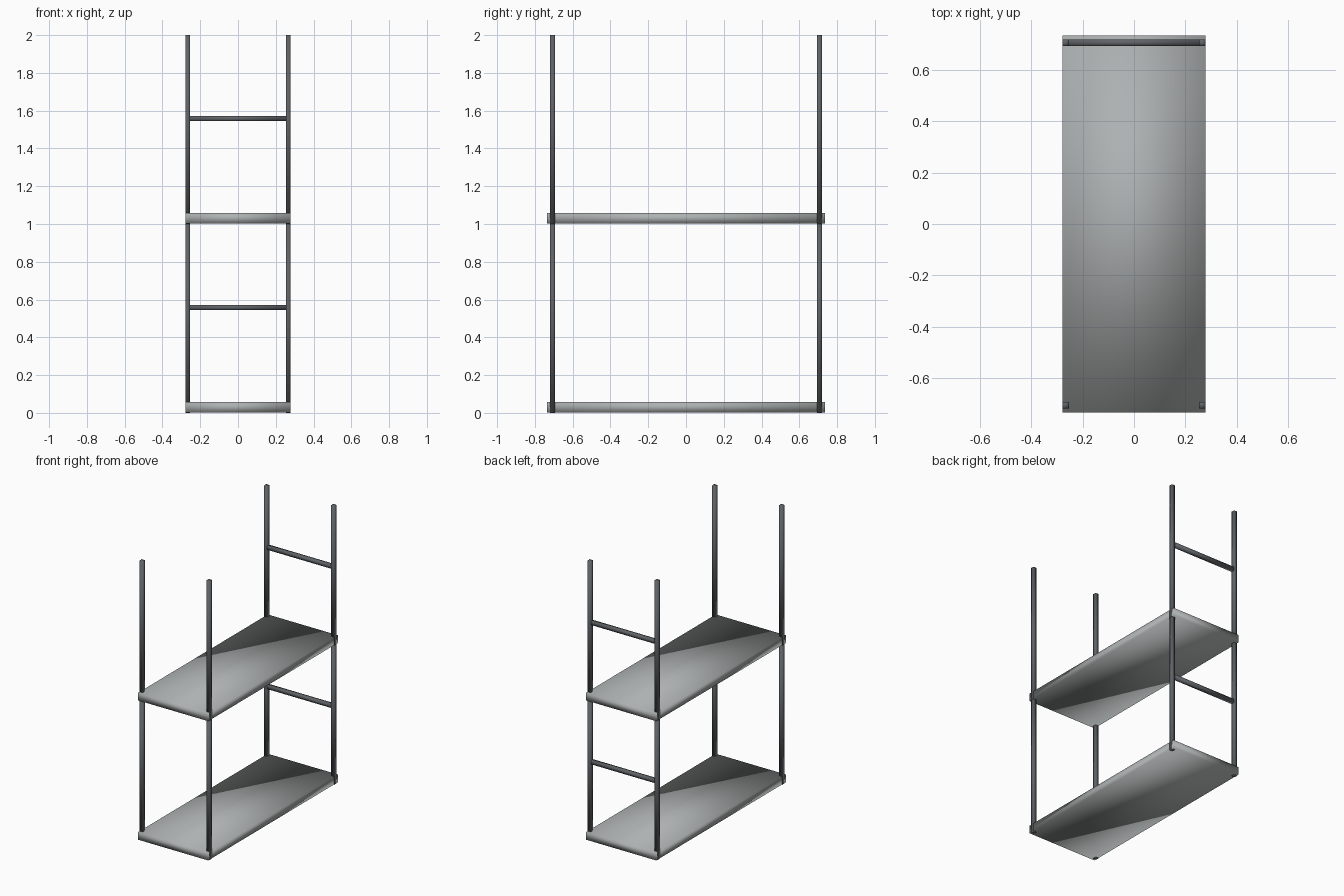
import bpy

cube = bpy.data.objects.get("Cube")
if cube:
    bpy.data.objects.remove(cube, do_unlink=True)


def make_material(name, colour):
    mat = bpy.data.materials.new(name)
    mat.use_nodes = True
    mat.diffuse_color = colour
    mat.node_tree.nodes["Principled BSDF"].inputs["Base Color"].default_value = colour
    return mat


def box(name, centre, size, mat):
    """Soft-shaded box given by its centre and full size."""
    bpy.ops.mesh.primitive_cube_add(size=1, location=centre)
    obj = bpy.context.object
    obj.name = name
    obj.scale = size
    bpy.ops.object.transform_apply(location=False, rotation=False, scale=True)
    bpy.ops.object.shade_smooth()
    obj.data.materials.append(mat)
    return obj


shelf_grey = make_material("light grey", (0.42, 0.44, 0.44, 1))
frame_grey = make_material("dark grey", (0.115, 0.125, 0.135, 1))

TUBE = 0.026
POST_X, POST_Y = 0.266, 0.706

# Two identical stacked tiers
for tier, base in (("lower", 0), ("upper", 1)):
    # Shelf board
    box(f"{tier}_shelf", (0, 0, base + 0.03), (0.556, 1.47, 0.056), shelf_grey)

    # Corner posts, running through the board
    for end, sy in (("front", -1), ("back", 1)):
        for side, sx in (("right", -1), ("left", 1)):
            box(f"{tier}_{end}_{side}_post", (sx * POST_X, sy * POST_Y, base + 0.5),
                (TUBE, TUBE, 1), frame_grey)

    # Cross rail between the back posts
    box(f"{tier}_back_rail", (0, POST_Y, base + 0.558),
        (2 * POST_X - TUBE, TUBE, TUBE), frame_grey)
